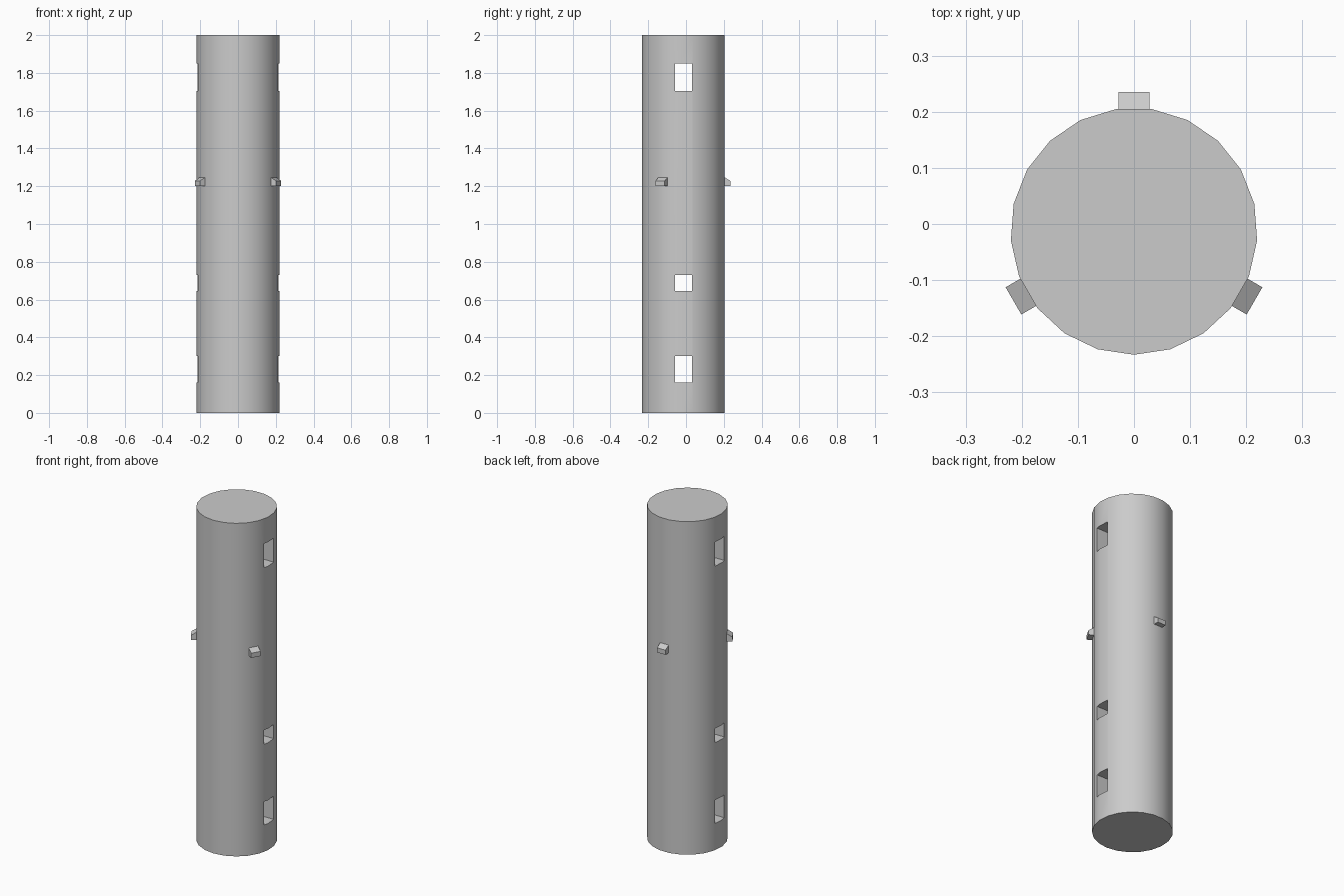
import bpy
import bmesh
from math import pi, radians
from mathutils import Matrix, Vector

cube = bpy.data.objects.get("Cube")
if cube:
    bpy.data.objects.remove(cube, do_unlink=True)

CENTRE_Y = -0.013
RADIUS = 0.22
HEIGHT = 2.0
SIDES = 21

grey = bpy.data.materials.new("plain grey")
grey.use_nodes = True
grey.diffuse_color = (0.6, 0.6, 0.6, 1)
grey.node_tree.nodes["Principled BSDF"].inputs["Base Color"].default_value = (0.6, 0.6, 0.6, 1)


def make_object(name, bm):
    bmesh.ops.recalc_face_normals(bm, faces=bm.faces)
    mesh = bpy.data.meshes.new(name)
    bm.to_mesh(mesh)
    bm.free()
    mesh.materials.append(grey)
    obj = bpy.data.objects.new(name, mesh)
    bpy.context.collection.objects.link(obj)
    return obj


def add_box(bm, low, high):
    low, high = Vector(low), Vector(high)
    matrix = Matrix.Translation((low + high) / 2) @ Matrix.Diagonal((*(high - low), 1))
    return bmesh.ops.create_cube(bm, size=1, matrix=matrix)["verts"]


# Solid column, with a flat side facing +x
bm = bmesh.new()
place = Matrix.Translation((0, CENTRE_Y, HEIGHT / 2)) @ Matrix.Rotation(pi / SIDES, 4, "Z")
bmesh.ops.create_cone(bm, cap_ends=True, segments=SIDES, radius1=RADIUS,
                      radius2=RADIUS, depth=HEIGHT, matrix=place)
column = make_object("column", bm)

# Three rectangular slots running straight through from side to side
bm = bmesh.new()
for bottom, top in ((0.16, 0.30), (0.645, 0.73), (1.705, 1.85)):
    add_box(bm, (-0.5, CENTRE_Y - 0.045, bottom), (0.5, CENTRE_Y + 0.045, top))
cutter = make_object("slot_cutter", bm)
cutter.hide_render = True

cut = column.modifiers.new("slots", "BOOLEAN")
cut.operation = "DIFFERENCE"
cut.solver = "EXACT"
cut.object = cutter
bpy.ops.object.select_all(action="DESELECT")
bpy.context.view_layer.objects.active = column
column.select_set(True)
bpy.ops.object.modifier_apply(modifier=cut.name)
bpy.data.objects.remove(cutter, do_unlink=True)
bpy.ops.object.shade_smooth_by_angle(angle=radians(30))

# Three small lugs with sloping tops, evenly spaced round the column
for name, angle in (("back_lug", 90), ("front_right_lug", 210), ("front_left_lug", 330)):
    bm = bmesh.new()
    verts = add_box(bm, (0.205, -0.028, 1.2), (0.248, 0.028, 1.255))
    for v in verts:
        if v.co.x > 0.23 and v.co.z > 1.22:
            v.co.z = 1.228
    bmesh.ops.transform(bm, verts=verts, matrix=Matrix.Translation((0, CENTRE_Y, 0))
                        @ Matrix.Rotation(radians(angle), 4, "Z"))
    make_object(name, bm)
